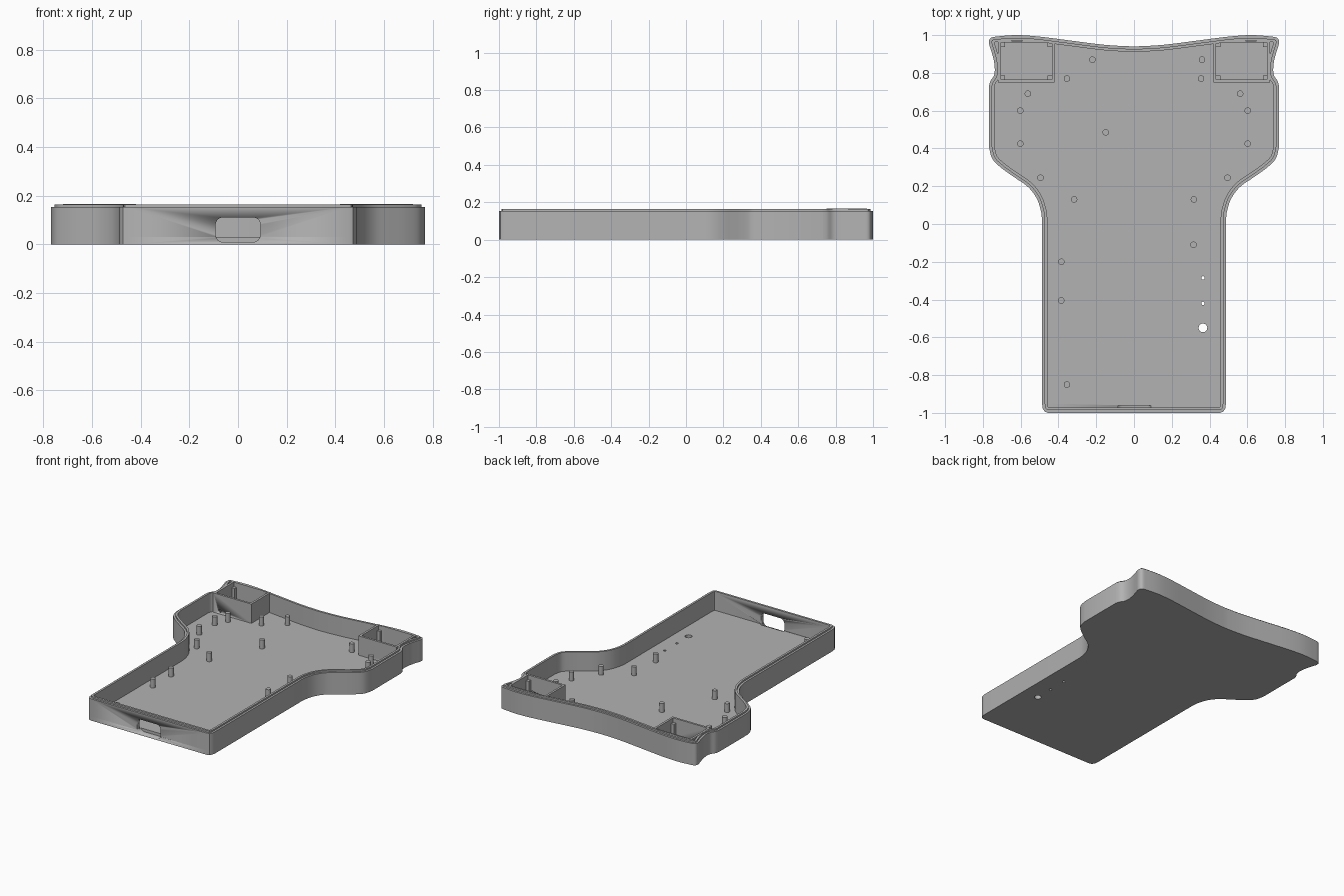
import bpy, math
from mathutils import Vector
from mathutils.geometry import intersect_point_line

cube = bpy.data.objects.get("Cube")
if cube:
    bpy.data.objects.remove(cube, do_unlink=True)

FLOOR, RIM, LIP, BOX_TOP = 0.03, 0.154, 0.165, 0.167

grey = bpy.data.materials.new("plain grey")
grey.use_nodes = True
grey.diffuse_color = (0.45, 0.45, 0.45, 1)
grey.node_tree.nodes["Principled BSDF"].inputs["Base Color"].default_value = grey.diffuse_color


def smooth(points, steps=5):
    """Catmull-Rom curve through the points, without end tangents."""
    pts = [Vector(p) for p in points]
    pts = [pts[0]] + pts + [pts[-1]]
    out = []
    for a, b, c, d in zip(pts, pts[1:], pts[2:], pts[3:]):
        for i in range(steps):
            t = i / steps
            out.append(0.5 * (2 * b + (c - a) * t + (2 * a - 5 * b + 4 * c - d) * t ** 2
                              + (3 * b - a - 3 * c + d) * t ** 3))
    return out + [pts[-1]]


def inset(loop, dist):
    """Counter-clockwise loop moved inwards, dropping points that would overlap."""
    n = len(loop)
    result = []
    for i, p in enumerate(loop):
        e1 = (p - loop[i - 1]).normalized()
        e2 = (loop[(i + 1) % n] - p).normalized()
        side = Vector((-e1.y - e2.y, e1.x + e2.x)).normalized()
        q = p + side * dist / max(0.5, side.dot(Vector((-e1.y, e1.x))))
        nearest = dist
        for j in range(n):
            hit, f = intersect_point_line(q, loop[j - 1], loop[j])
            hit = loop[j - 1].lerp(loop[j], min(1, max(0, f)))
            nearest = min(nearest, (q - hit.to_2d()).length)
        if nearest > dist - 0.001:
            result.append(q)
    return result


def circle(x, y, r, n=24):
    return [Vector((x + r * math.cos(math.tau * i / n), y + r * math.sin(math.tau * i / n)))
            for i in range(n)]


def rect(x0, y0, x1, y1):
    return [Vector(p) for p in ((x0, y0), (x1, y0), (x1, y1), (x0, y1))]


def prism(name, loops, z0, z1):
    """Filled profile, with inner loops as holes, raised from z0 to z1."""
    curve = bpy.data.curves.new(name, "CURVE")
    curve.dimensions = "2D"
    curve.fill_mode = "BOTH"
    curve.extrude = (z1 - z0) / 2
    for loop in loops:
        spline = curve.splines.new("POLY")
        spline.points.add(len(loop) - 1)
        spline.use_cyclic_u = True
        for point, co in zip(spline.points, loop):
            point.co = (co.x, co.y, 0, 1)
    obj = bpy.data.objects.new(name, curve)
    bpy.context.collection.objects.link(obj)
    obj.location.z = (z0 + z1) / 2
    bpy.ops.object.select_all(action="DESELECT")
    obj.select_set(True)
    bpy.context.view_layer.objects.active = obj
    bpy.ops.object.convert(target="MESH")
    obj = bpy.context.object
    # Weld the caps to the sides so the solid is closed
    bpy.ops.object.mode_set(mode="EDIT")
    bpy.ops.mesh.select_all(action="SELECT")
    bpy.ops.mesh.remove_doubles(threshold=0.00005)
    bpy.ops.mesh.normals_make_consistent(inside=False)
    bpy.ops.object.mode_set(mode="OBJECT")
    obj.data.materials.clear()
    obj.data.materials.append(grey)
    bpy.ops.object.shade_smooth_by_angle(angle=math.radians(30))
    return obj


def cut(target, cutter):
    mod = target.modifiers.new("opening", "BOOLEAN")
    mod.operation = "DIFFERENCE"
    mod.solver = "EXACT"
    mod.object = cutter
    cutter.hide_render = True
    cutter.hide_set(True)


# Half outline from the front edge round to the middle of the back
half = [Vector((0.455, -1)), Vector((0.473, -0.993)), Vector((0.483, -0.977)), Vector((0.487, -0.95))]
half += smooth([(0.487, 0.02), (0.493, 0.07), (0.515, 0.135), (0.56, 0.195), (0.63, 0.245),
                (0.70, 0.295), (0.75, 0.345), (0.768, 0.41)])
half += smooth([(0.768, 0.73), (0.76, 0.757), (0.742, 0.785), (0.737, 0.82), (0.743, 0.87),
                (0.757, 0.92), (0.768, 0.96), (0.758, 0.985), (0.72, 0.993), (0.62, 1.0),
                (0.50, 0.992), (0.35, 0.973), (0.15, 0.948), (0, 0.94)], 4)
outer = half + [Vector((-p.x, p.y)) for p in reversed(half[:-1])]
middle, inner = inset(outer, 0.014), inset(outer, 0.029)

# Tray: floor with round openings, outer wall and raised inner lip
holes = [circle(0.365, -0.285, 0.009), circle(0.365, -0.42, 0.009), circle(0.365, -0.55, 0.023)]
floor = prism("floor", [outer] + holes, 0, FLOOR)
wall = prism("wall", [outer, inner], FLOOR, RIM)
prism("lip", [middle, inner], RIM, LIP)

# Rounded port through the front wall, dipping into the floor
port = [Vector((cx + 0.03 * math.cos(a), cz + 0.03 * math.sin(a)))
        for k, (cx, cz) in enumerate([(0.062, 0.081), (-0.062, 0.081), (-0.062, 0.04), (0.062, 0.04)])
        for a in [math.pi / 2 * (k + i / 6) for i in range(7)]]
port_cutter = prism("port_cutter", [port], -0.06, 0.06)
port_cutter.rotation_euler.x = math.pi / 2
port_cutter.location = (0, -1.02, 0)
cut(floor, port_cutter)
cut(wall, port_cutter)

# Corner compartments with four small posts and a cable hole each
for side, s in (("left", 1), ("right", -1)):
    x0, x1 = sorted((s * 0.42, s * 0.72))
    box = prism(side + "_compartment",
                [rect(x0, 0.75, x1, 0.968), rect(x0 + 0.015, 0.765, x1 - 0.015, 0.96)],
                FLOOR, BOX_TOP)
    cable = prism(side + "_cable_cutter", [circle(0, 0, 0.012)], -0.03, 0.03)
    cable.rotation_euler.x = math.pi / 2
    cable.location = (s * 0.67, 0.757, 0.05)
    cut(box, cable)
    for px in (x0 + 0.015, x1 - 0.037):
        for py in (0.765, 0.938):
            prism(side + "_compartment_post", [rect(px, py, px + 0.022, py + 0.022)], FLOOR, 0.135)

# Mounting pegs
pegs = [(-0.22, 0.87), (0.36, 0.87), (-0.15, 0.485), (0.315, -0.11),
        (-0.385, -0.2), (-0.385, -0.405), (-0.355, -0.85)]
for x, y in ((0.355, 0.77), (0.562, 0.69), (0.602, 0.6), (0.602, 0.425), (0.495, 0.245), (0.317, 0.13)):
    pegs += [(x, y), (-x, y)]
for x, y in pegs:
    prism("peg", [circle(x, y, 0.017)], FLOOR, 0.092)
